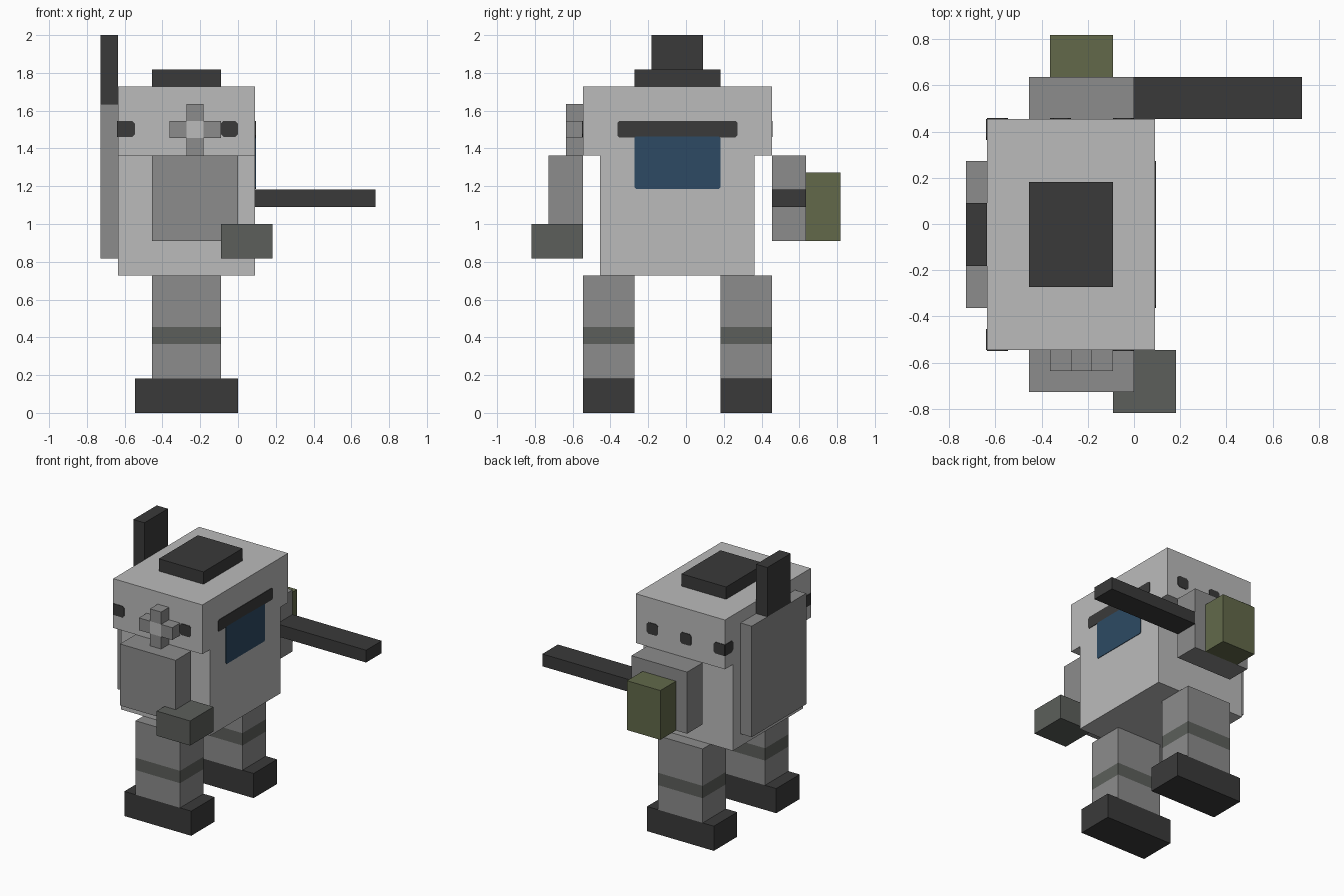
import bpy
import bmesh
from mathutils import Vector

cube = bpy.data.objects.get("Cube")
if cube:
    bpy.data.objects.remove(cube, do_unlink=True)

U = 1 / 11          # one grid cell of the blocky design
T = 0.004           # thickness of painted plates


def material(name, hex_code):
    srgb = [int(hex_code[i:i + 2], 16) / 255 for i in (0, 2, 4)]
    lin = [c / 12.92 if c <= 0.04045 else ((c + 0.055) / 1.055) ** 2.4 for c in srgb]
    m = bpy.data.materials.new(name)
    m.use_nodes = True
    m.diffuse_color = (*lin, 1)
    m.node_tree.nodes["Principled BSDF"].inputs["Base Color"].default_value = (*lin, 1)
    return m


LIGHT = material("light grey", "BBBBBB")
GREY = material("mid grey", "8C8C8C")
DARK = material("charcoal", "3A3A3A")
SLATE = material("green grey", "5C5F5B")
OLIVE = material("olive", "62694A")
BLUE = material("glass blue", "2D4A63")


def finish(name, bm, *mats):
    bmesh.ops.recalc_face_normals(bm, faces=bm.faces)
    mesh = bpy.data.meshes.new(name)
    bm.to_mesh(mesh)
    bm.free()
    for m in mats:
        mesh.materials.append(m)
    obj = bpy.data.objects.new(name, mesh)
    bpy.context.collection.objects.link(obj)
    return obj


def box_bm(x, y, z):
    """Box between (min, max) pairs given in grid cells."""
    bm = bmesh.new()
    bmesh.ops.create_cube(bm, size=1)
    for v in bm.verts:
        v.co = Vector([U * (r[0] if c < 0 else r[1]) for c, r in zip(v.co, (x, y, z))])
    return bm


def box(name, x, y, z, mat):
    return finish(name, box_bm(x, y, z), mat)


def plate(name, axis, side, at, h, z, mat, cut=0.014, ends=(True, True)):
    """Thin plate with clipped corners on the wall at axis = at, facing side."""
    h0, h1, z0, z1 = (U * v for v in (*h, *z))
    a, b = (cut if e else 0 for e in ends)
    outline = [(h0 + a, z0), (h1 - b, z0), (h1, z0 + b), (h1, z1 - b),
               (h1 - b, z1), (h0 + a, z1), (h0, z1 - a), (h0, z0 + a)]
    outline = list(dict.fromkeys(outline))
    d = U * at + side * T
    bm = bmesh.new()
    verts = [bm.verts.new((d, p, q) if axis == "x" else (p, d, q)) for p, q in outline]
    face = bm.faces.new(verts)
    out = bmesh.ops.extrude_face_region(bm, geom=[face])["geom"]
    shift = Vector((-side * T, 0, 0) if axis == "x" else (0, -side * T, 0))
    bmesh.ops.translate(bm, vec=shift, verts=[g for g in out if isinstance(g, bmesh.types.BMVert)])
    return finish(name, bm, mat)


# Body, hatch, backpack and antenna
box("lower_body", (-7, 1), (-5, 4), (8, 15), LIGHT)
box("upper_body", (-7, 1), (-6, 5), (15, 19), LIGHT)
box("top_hatch", (-5, -1), (-3, 2), (19, 20), DARK)
box("backpack", (-8, -7), (-4, 3), (9, 18), GREY)
box("antenna", (-8, -7), (-2, 1), (18, 22), DARK)

# Legs with a coloured band, and feet
for label, y in (("right", (-6, -3)), ("left", (2, 5))):
    bm = box_bm((-5, -1), y, (2, 8))
    for z in (4, 5):
        bmesh.ops.bisect_plane(bm, geom=bm.verts[:] + bm.edges[:] + bm.faces[:],
                               plane_co=(0, 0, z * U), plane_no=(0, 0, 1))
    for f in bm.faces:
        if 4 < f.calc_center_median().z / U < 5:
            f.material_index = 1
    finish(label + "_leg", bm, GREY, SLATE)
    box(label + "_foot", (-6, 0), y, (0, 2), DARK)

# Arm with hand
box("right_arm", (-5, 0), (-8, -6), (10, 15), GREY)
box("right_hand", (-1, 2), (-9, -6), (9, 11), SLATE)

# Arm with barrel and magazine
box("left_arm", (-5, 0), (5, 7), (10, 15), GREY)
box("barrel", (0, 8), (5, 7), (12, 13), DARK)
box("magazine", (-4, -1), (7, 9), (10, 14), OLIVE)

# Shoulder cross
box("cross_centre", (-3, -2), (-7, -6), (16, 17), LIGHT)
for name, x, z in (("top", (-3, -2), (17, 18)), ("bottom", (-3, -2), (15, 16)),
                   ("back", (-4, -3), (16, 17)), ("front", (-2, -1), (16, 17))):
    box("cross_" + name, x, (-7, -6), z, GREY)

# Window and visor strip
plate("window", "x", 1, 1, (-3, 2), (13.05, 16.1), BLUE, 0.008)
plate("visor_strip", "x", 1, 1, (-4, 3), (16.05, 17), DARK, 0.01)

# Small dark ports around the upper body; the rear ones wrap the corners
for label, side, wall in (("right", -1, -6), ("left", 1, 5)):
    z = (16.08, 17)
    plate(label + "_front_port", "y", side, wall, (-1, 0), z, DARK)
    plate(label + "_corner_port", "y", side, wall, (-7, -6), z, DARK, ends=(False, True))
    inner = wall - side
    plate(label + "_rear_port", "x", -1, -7, sorted((wall, inner)), z, DARK,
          ends=(side > 0, side < 0))
plate("left_middle_port", "y", 1, 5, (-4, -3), (16.08, 17), DARK)
